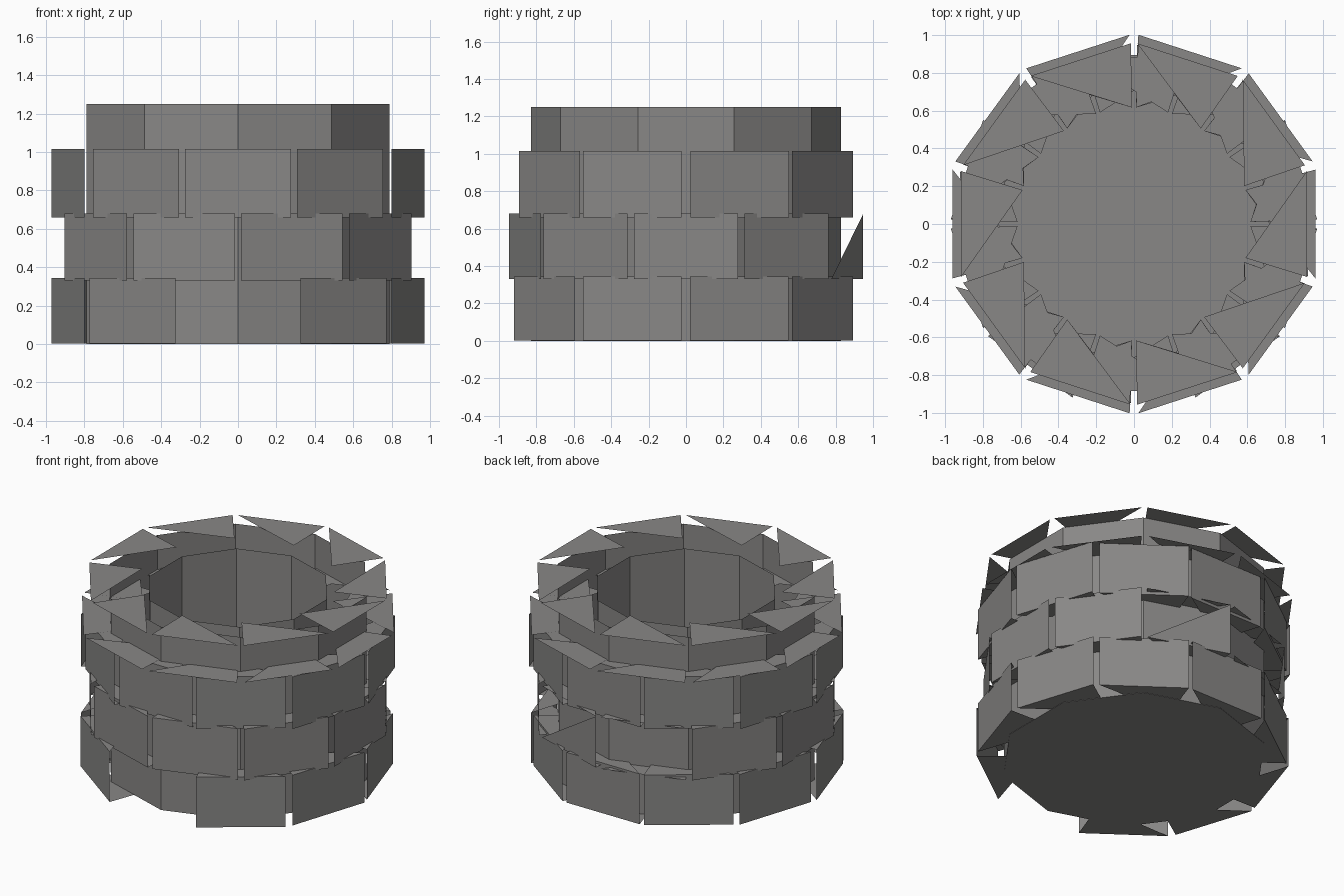
import bpy, bmesh
from math import sin, cos, radians

old = bpy.data.objects.get("Cube")
if old:
    bpy.data.objects.remove(old)

SIDES = 10
STEP = 360 / SIDES

stone = bpy.data.materials.new("grey stone")
stone.use_nodes = True
colour = (0.25, 0.245, 0.24, 1)
stone.diffuse_color = colour
stone.node_tree.nodes["Principled BSDF"].inputs["Base Color"].default_value = colour


def finish(bm, name):
    mesh = bpy.data.meshes.new(name)
    bm.to_mesh(mesh)
    bm.free()
    mesh.materials.append(stone)
    obj = bpy.data.objects.new(name, mesh)
    bpy.context.collection.objects.link(obj)


def ring(bm, radius, z):
    angles = [radians(90 + STEP * i) for i in range(SIDES)]
    return [bm.verts.new((radius * cos(a), radius * sin(a), z)) for a in angles]


def wall(name, radius, top, inward=False, floor=False):
    """Open ten-sided tube, optionally closed below."""
    bm = bmesh.new()
    low, high = ring(bm, radius, 0), ring(bm, radius, top)
    for i in range(SIDES):
        j = (i + 1) % SIDES
        quad = [low[i], low[j], high[j], high[i]]
        bm.faces.new(quad[::-1] if inward else quad)
    if floor:
        bm.faces.new(low[::-1])
    finish(bm, name)


def local(bm, angle, out, side, z):
    """Vertex placed by distance out and sideways from a direction."""
    a = radians(angle)
    return bm.verts.new((out * cos(a) - side * sin(a), out * sin(a) + side * cos(a), z))


def slab(bm, angle, out, half, z, up):
    """Half of a wedge-shaped brick face: outer edge to one inner corner."""
    inner = -0.18 if up else 0.18
    tri = [local(bm, angle, out, -half, z), local(bm, angle, out, half, z),
           local(bm, angle, 0.59, inner, z)]
    bm.faces.new(tri if up else tri[::-1])


def course(name, phase, z0, z1, radius, missing=(), broken=(), open_front=()):
    """Ring of bricks with outer faces and half top and bottom faces."""
    bm = bmesh.new()
    half = 0.277
    for i in range(SIDES):
        angle = phase + STEP * i
        if angle in missing:
            continue
        out = radius(radians(angle))
        if angle not in open_front:
            face = [local(bm, angle, out, -half, z0), local(bm, angle, out, half, z0),
                    local(bm, angle, out, half, z1), local(bm, angle, out, -half, z1)]
            if angle in broken:
                bm.verts.remove(face.pop())
            bm.faces.new(face)
        slab(bm, angle, out, half, z0, False)
        slab(bm, angle, out, half, z1, True)
    finish(bm, name)


# Core of the well
wall("outer_wall", 0.83, 1.25, floor=True)
wall("inner_wall", 0.575, 1.2, inward=True)

# Staggered brick courses
course("lower_bricks", 18, 0.002, 0.345,
       lambda a: 0.915 - 0.02 * sin(a) + 0.01 * cos(a) ** 2, missing=(270,))
course("middle_bricks", 0, 0.33, 0.68, lambda a: 0.905 + 0.015 * cos(a) ** 2,
       broken=(72,), open_front=(108,))
course("upper_bricks", 18, 0.66, 1.015, lambda a: 0.885 + 0.05 * cos(a) ** 2)

# Tapered cap stones: narrower upper faces, wider lower faces
bm = bmesh.new()
for i in range(SIDES):
    slab(bm, STEP * i, 0.915, 0.28, 1.25, True)
    slab(bm, STEP * i, 0.96, 0.288, 1.02, False)
finish(bm, "cap_stones")
